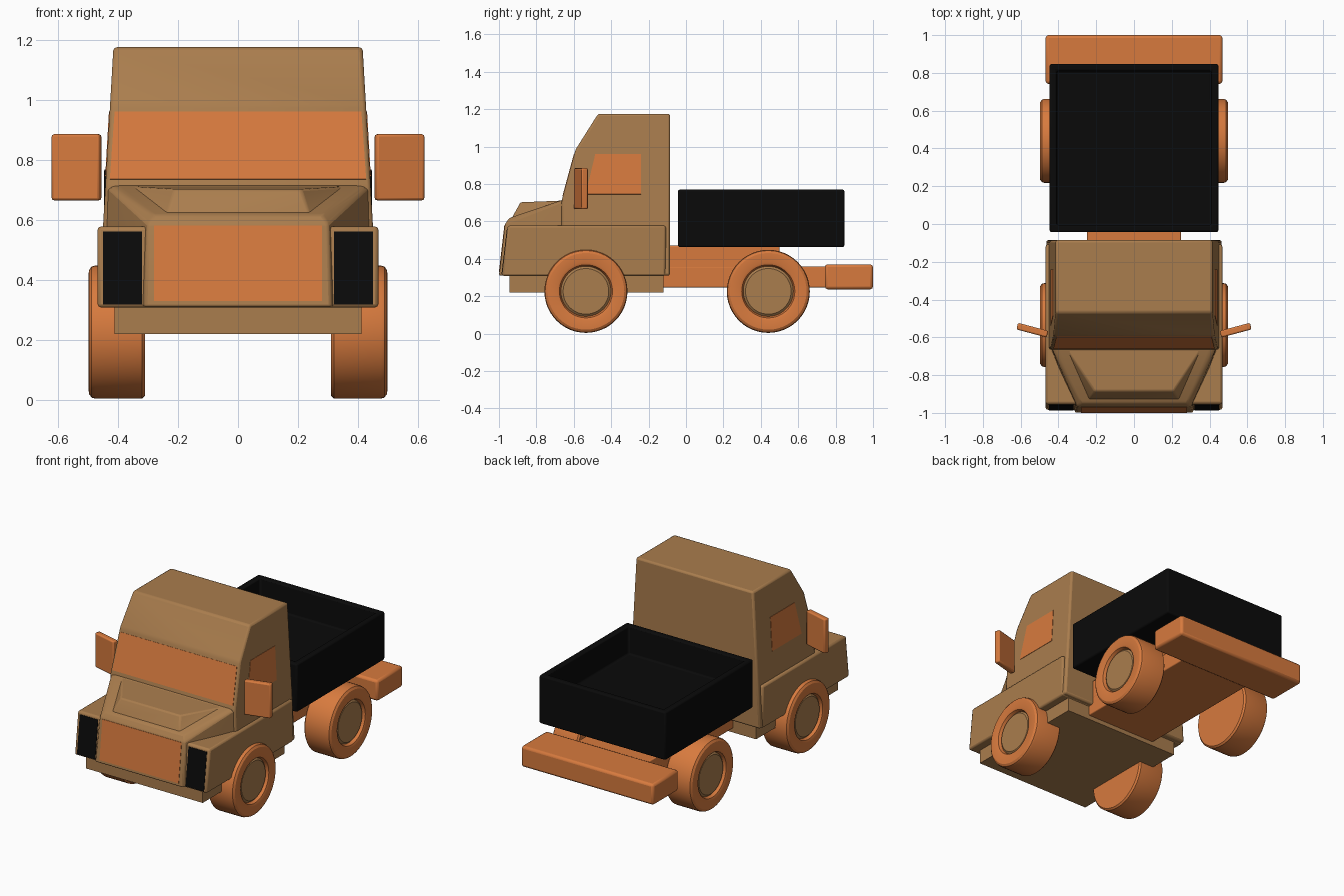
import bpy, bmesh, math
from mathutils import Vector, Matrix

if "Cube" in bpy.data.objects:
    bpy.data.objects.remove(bpy.data.objects["Cube"])


def material(name, rgb):
    m = bpy.data.materials.new(name)
    m.diffuse_color = (*rgb, 1)
    m.use_nodes = True
    m.node_tree.nodes["Principled BSDF"].inputs["Base Color"].default_value = m.diffuse_color
    return m


BROWN = material("tan_brown", (0.40, 0.205, 0.075))
ORANGE = material("orange", (0.68, 0.195, 0.048))
BLACK = material("black", (0.003, 0.003, 0.003))


def finish(name, bm, mat, bevel=0.0, segments=2):
    bmesh.ops.recalc_face_normals(bm, faces=bm.faces)
    me = bpy.data.meshes.new(name)
    bm.to_mesh(me)
    bm.free()
    me.materials.append(mat)
    ob = bpy.data.objects.new(name, me)
    bpy.context.collection.objects.link(ob)
    if bevel:
        mod = ob.modifiers.new("bevel", "BEVEL")
        mod.width = bevel
        mod.segments = segments
        mod.limit_method = "ANGLE"
        mod.angle_limit = math.radians(12)
    bpy.context.view_layer.objects.active = ob
    ob.select_set(True)
    bpy.ops.object.shade_smooth_by_angle(angle=math.radians(30))
    ob.select_set(False)
    return ob


def hull(name, points, mat, bevel=0.0):
    """Convex solid from its right-hand corners, mirrored in x."""
    bm = bmesh.new()
    for x, y, z in points:
        for s in (-1, 1):
            bm.verts.new((s * x, y, z))
    bmesh.ops.convex_hull(bm, input=bm.verts)
    bmesh.ops.dissolve_limit(bm, angle_limit=0.02, verts=bm.verts, edges=bm.edges)
    return finish(name, bm, mat, bevel)


def box_mesh(lo, hi):
    bm = bmesh.new()
    lo, hi = Vector(lo), Vector(hi)
    size = hi - lo
    bmesh.ops.create_cube(bm, size=1, matrix=Matrix.Translation((lo + hi) / 2)
                          @ Matrix.Diagonal((*size, 1)))
    return bm


def plate(name, corners, mat, thick=0.005):
    """Thin painted panel straddling a surface."""
    pts = [Vector(c) for c in corners]
    n = (pts[1] - pts[0]).cross(pts[2] - pts[0]).normalized() * thick / 2
    bm = bmesh.new()
    a = [bm.verts.new(p - n) for p in pts]
    b = [bm.verts.new(p + n) for p in pts]
    bm.faces.new(a)
    bm.faces.new(b)
    for i in range(4):
        j = (i + 1) % 4
        bm.faces.new((a[i], a[j], b[j], b[i]))
    finish(name, bm, mat)


def lathe(name, profile, side, y, z, mat, n=48):
    """Spin an (x, radius) profile around a wheel axle."""
    bm = bmesh.new()
    rings = [[bm.verts.new((side * x, y + r * math.cos(2 * math.pi * i / n),
                            z + r * math.sin(2 * math.pi * i / n)))
              for i in range(n)] for x, r in profile]
    for p, q in zip(rings, rings[1:]):
        for i in range(n):
            j = (i + 1) % n
            bm.faces.new((p[i], p[j], q[j], q[i]))
    bm.faces.new(rings[0])
    bm.faces.new(rings[-1])
    finish(name, bm, mat)


# Cab: one side profile, leaning inwards towards the roof
def cab_half_width(z):
    return 0.415 + (1.175 - z) * 0.058


profile = [(-0.665, 0.71), (-0.59, 0.985), (-0.47, 1.175), (-0.085, 1.175),
           (-0.085, 0.31), (-0.665, 0.31)]
hull("cab", [(cab_half_width(z), y, z) for y, z in profile], BROWN, 0.012)

# Hood nose with raised centre
hull("hood", [(0.442, -0.64, 0.715), (0.455, -0.64, 0.31), (0.30, -0.968, 0.585),
              (0.28, -0.945, 0.618), (0.405, -0.66, 0.715), (0.31, -1.0, 0.31)],
     BROWN, 0.008)
hull("hood_bulge", [(0.385, -0.64, 0.66), (0.37, -0.64, 0.712), (0.24, -0.93, 0.60),
                    (0.238, -0.93, 0.62), (0.21, -0.885, 0.702)], BROWN, 0.008)

# Fenders, one wide block behind the nose
hull("fenders", [(0.468, -0.985, 0.308), (0.468, -0.953, 0.578),
                 (0.468, -0.108, 0.578), (0.468, -0.108, 0.308)], BROWN, 0.012)

# Belly and rear frame
finish("cab_belly", box_mesh((-0.412, -0.945, 0.22), (0.412, -0.12, 0.33)), BROWN)
finish("frame", box_mesh((-0.25, -0.125, 0.247), (0.25, 0.78, 0.36)), ORANGE, 0.006)
finish("bed_support", box_mesh((-0.25, -0.10, 0.35), (0.25, 0.5, 0.47)), ORANGE, 0.006)
finish("rear_bumper", box_mesh((-0.468, 0.742, 0.237), (0.468, 1.0, 0.37)), ORANGE, 0.015)

# Open cargo bed
bm = box_mesh((-0.447, -0.043, 0.462), (0.447, 0.847, 0.77))
top = max(bm.faces, key=lambda f: f.calc_center_median().z)
bmesh.ops.inset_region(bm, faces=[top], thickness=0.053)
floor = bmesh.ops.extrude_discrete_faces(bm, faces=[top])["faces"][0]
bmesh.ops.translate(bm, verts=floor.verts, vec=(0, 0, -0.18))
finish("cargo_bed", bm, BLACK, 0.01)


# Windshield, grille
def screen_y(z):
    return -0.665 + (z - 0.71) * 0.2727


plate("windshield", [(-0.427, screen_y(0.735), 0.735), (0.427, screen_y(0.735), 0.735),
                     (0.411, screen_y(0.96), 0.96), (-0.411, screen_y(0.96), 0.96)], ORANGE)


def nose_y(z):
    return -1.0 + (z - 0.31) * 0.1164


plate("grille", [(-0.28, nose_y(0.33), 0.33), (0.28, nose_y(0.33), 0.33),
                 (0.28, nose_y(0.58), 0.58), (-0.28, nose_y(0.58), 0.58)], ORANGE)


def fender_y(z):
    return -0.985 + (z - 0.308) * 0.1185


tyre = [(0.31, 0.212), (0.32, 0.222), (0.475, 0.222), (0.488, 0.218), (0.497, 0.205),
        (0.498, 0.155), (0.493, 0.142), (0.475, 0.134), (0.455, 0.13)]
hub = [(0.44, 0.134), (0.474, 0.134), (0.484, 0.122), (0.484, 0.112)]

# Parts repeated on both sides
for label, s in (("left", -1), ("right", 1)):
    plate(label + "_headlight", [(s * x, fender_y(z), z) for x, z in
          ((0.32, 0.318), (0.449, 0.318), (0.449, 0.56), (0.32, 0.56))], BLACK)
    plate(label + "_side_window", [(s * cab_half_width(z), y, z) for y, z in
          ((-0.537, 0.745), (-0.24, 0.745), (-0.24, 0.96), (-0.485, 0.96))], ORANGE)
    mirror = finish(label + "_mirror", box_mesh((-0.083, -0.018, -0.11), (0.083, 0.018, 0.11)),
                    ORANGE, 0.008)
    mirror.location = (s * 0.538, -0.562, 0.775)
    mirror.rotation_euler.z = s * math.radians(15)
    for end, y in (("front", -0.535), ("rear", 0.44)):
        lathe(f"{label}_{end}_tyre", tyre, s, y, 0.226, ORANGE)
        lathe(f"{label}_{end}_hub", hub, s, y, 0.226, BROWN)
